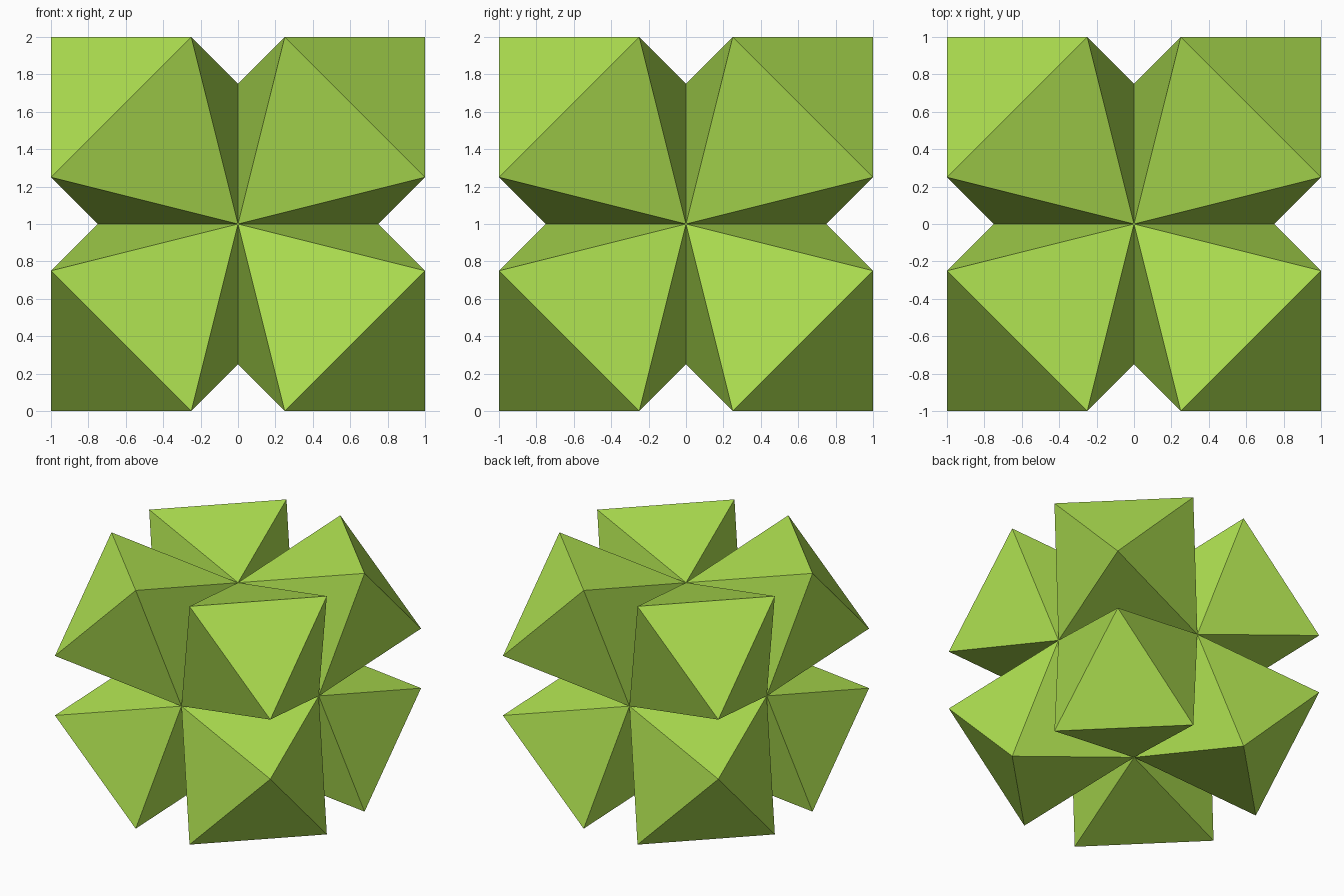
import bpy, bmesh
from itertools import product
from mathutils import Vector

if "Cube" in bpy.data.objects:
    bpy.data.objects.remove(bpy.data.objects["Cube"])

R = 0.75                       # core octahedron radius
CENTRE = Vector((0, 0, 1))

bm = bmesh.new()

# Six shared tips of the core octahedron, keyed by axis and sign
tips = {}
for axis, sign in product(range(3), (-1, 1)):
    p = Vector((0, 0, 0))
    p[axis] = sign * R
    tips[axis, sign] = bm.verts.new(p + CENTRE)

# A regular octahedron on each core face (the hidden shared face is left out)
for signs in product((-1, 1), repeat=3):
    base = [tips[a, signs[a]] for a in range(3)]
    mid = Vector(signs) * 0.5 + CENTRE
    cap = [bm.verts.new(2 * mid - v.co) for v in base]   # opposite corners
    bm.faces.new(cap)
    for i in range(3):
        j, k = (i + 1) % 3, (i + 2) % 3
        bm.faces.new((base[j], base[k], cap[i]))
        bm.faces.new((cap[j], cap[k], base[i]))

bmesh.ops.recalc_face_normals(bm, faces=bm.faces)
mesh = bpy.data.meshes.new("octahedron_cluster")
bm.to_mesh(mesh)
bm.free()

# Green material
green = bpy.data.materials.new("lime_green")
green.diffuse_color = (0.42, 0.74, 0.08, 1)
green.use_nodes = True
green.node_tree.nodes["Principled BSDF"].inputs["Base Color"].default_value = green.diffuse_color
mesh.materials.append(green)
obj = bpy.data.objects.new("octahedron_cluster", mesh)
bpy.context.collection.objects.link(obj)
